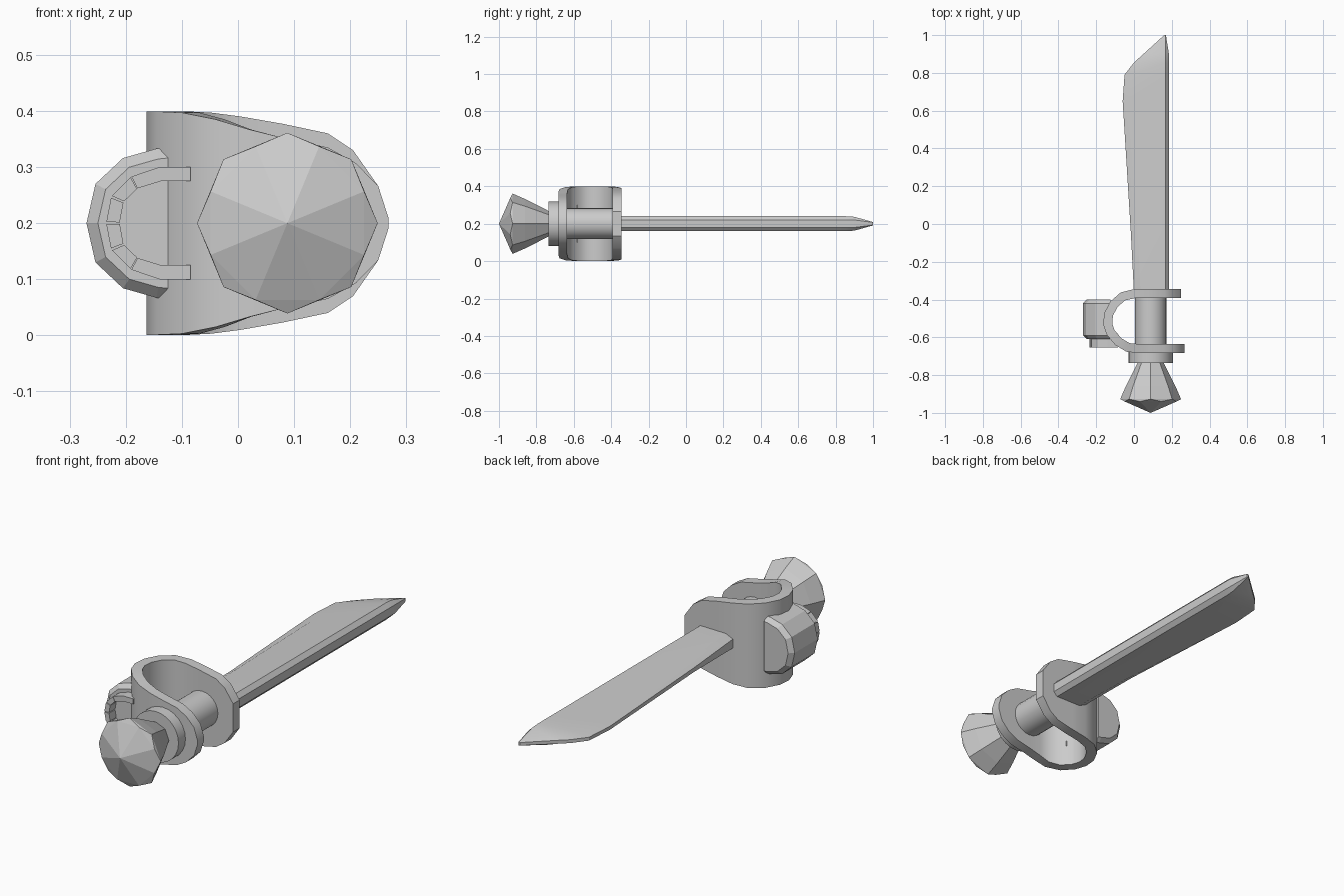
import bpy, bmesh
from math import cos, sin, pi
from mathutils import Vector

old = bpy.data.objects.get("Cube")
if old:
    bpy.data.objects.remove(old)

MID = 0.2   # height of the sword axis
AXIS = 0.088

grey = bpy.data.materials.new("plain_grey")
grey.use_nodes = True
grey.diffuse_color = (0.6, 0.6, 0.6, 1)
grey.node_tree.nodes["Principled BSDF"].inputs["Base Color"].default_value = (0.6, 0.6, 0.6, 1)


def finish(name, bm, angle=None):
    bmesh.ops.recalc_face_normals(bm, faces=bm.faces)
    mesh = bpy.data.meshes.new(name)
    bm.to_mesh(mesh)
    bm.free()
    mesh.materials.append(grey)
    obj = bpy.data.objects.new(name, mesh)
    bpy.context.collection.objects.link(obj)
    if angle:
        bpy.ops.object.select_all(action='DESELECT')
        obj.select_set(True)
        bpy.context.view_layer.objects.active = obj
        bpy.ops.object.shade_smooth_by_angle(angle=angle)
    return obj


def loft(name, rings, angle=None):
    """Skin equal-sized rings of points and cap both ends."""
    bm = bmesh.new()
    loops = [[bm.verts.new(p) for p in ring] for ring in rings]
    n = len(loops[0])
    for a, b in zip(loops, loops[1:]):
        for i in range(n):
            j = (i + 1) % n
            bm.faces.new((a[i], a[j], b[j], b[i]))
    bm.faces.new(loops[0])
    bm.faces.new(loops[-1])
    return finish(name, bm, angle)


def circle(r, y, n, turn=0.0):
    return [(AXIS + r * cos(2 * pi * (i + turn) / n), y,
             MID + r * sin(2 * pi * (i + turn) / n)) for i in range(n)]


# Faceted pommel: hull of stacked octagons
bm = bmesh.new()
rings = [(0.148, -0.94, 0.5), (0.161, -0.927, 0), (0.132, -0.86, 0), (0.066, -0.73, 0)]
for p in [(AXIS, -1, MID)] + [p for r, y, t in rings for p in circle(r, y, 8, t)]:
    bm.verts.new(p)
bmesh.ops.convex_hull(bm, input=bm.verts)
bmesh.ops.dissolve_limit(bm, angle_limit=0.02, verts=bm.verts, edges=bm.edges)
finish("pommel", bm)

# Collar and grip
loft("collar", [circle(0.118, -0.735, 24), circle(0.118, -0.67, 24)], 0.6)
loft("grip", [circle(0.083, -0.69, 24), circle(0.083, -0.36, 24)], 0.6)

# Curved hand guard: outer path (x, y, half height)
path = [(0.25, -0.345, 0.066), (0.205, -0.345, 0.13), (0.16, -0.345, 0.16),
        (0.08, -0.345, 0.177), (0, -0.345, 0.19), (-0.07, -0.362, 0.197),
        (-0.125, -0.41, 0.199), (-0.157, -0.47, 0.199), (-0.163, -0.53, 0.199),
        (-0.145, -0.585, 0.199), (-0.1, -0.64, 0.197), (-0.04, -0.676, 0.185),
        (0.02, -0.683, 0.167), (0.08, -0.683, 0.152), (0.16, -0.683, 0.135),
        (0.21, -0.683, 0.107), (0.25, -0.683, 0.066), (0.268, -0.683, 0.01)]
sections = []
for i, (x, y, h) in enumerate(path):
    a, b = path[max(i - 1, 0)], path[min(i + 1, len(path) - 1)]
    d = Vector((b[0] - a[0], b[1] - a[1])).normalized()
    ix, iy = x - d.y * 0.048, y + d.x * 0.048
    sections.append([(x, y, MID - h), (x, y, MID + h), (ix, iy, MID + h), (ix, iy, MID - h)])
loft("hand_guard", sections, 0.6)

# Rounded block on the side of the guard, chamfered at both ends
half = [(-0.125, 0.135), (-0.145, 0.133), (-0.205, 0.116), (-0.254, 0.07)]
outline = half + [(-0.27, 0)] + [(x, -z) for x, z in reversed(half)]
loft("side_block", [[(-0.125 + (x + 0.125) * s, y, MID + z * s) for x, z in outline]
                    for y, s in [(-0.61, 0.86), (-0.59, 1), (-0.42, 1), (-0.4, 0.86)]])

# Segmented rim in front of the block: pairs of outer and inner points
rim = [((-0.085, 0.1), (-0.085, 0.075)), ((-0.14, 0.1), (-0.137, 0.075)),
       ((-0.19, 0.083), (-0.179, 0.062)), ((-0.226, 0.047), (-0.204, 0.038)),
       ((-0.235, 0), (-0.211, 0))]
rim += [tuple((x, -z) for x, z in pair) for pair in reversed(rim[:-1])]
for i, (a, b) in enumerate(zip(rim, rim[1:])):
    gap = 0.04 if 1 < i < 6 else 0
    quad = []
    for k, t in [(0, gap), (0, 1 - gap), (1, 1 - gap), (1, gap)]:
        p = Vector(a[k]).lerp(Vector(b[k]), t)
        quad.append((p.x, p.y + MID))
    loft("rim_segment", [[(x, y, z) for x, z in quad] for y in (-0.655, -0.58)])

# Blade: y, then (x, half thickness) for edge, bevel, ridge and back
stations = [(-0.37, (0, 0.022), (0.035, 0.038), (0.167, 0.04), (0.185, 0.02)),
            (-0.04, (-0.017, 0.01), (0.02, 0.032), (0.167, 0.04), (0.185, 0.02)),
            (0.65, (-0.06, 0.008), (-0.02, 0.015), (0.167, 0.04), (0.185, 0.02)),
            (0.79, (-0.05, 0.008), (-0.01, 0.015), (0.167, 0.04), (0.185, 0.02)),
            (0.855, (0, 0.008), (0.04, 0.019), (0.167, 0.04), (0.185, 0.02)),
            (0.9, (0.05, 0.008), (0.08, 0.02), (0.167, 0.037), (0.185, 0.02)),
            (1.0, (0.16, 0.007), (0.163, 0.008), (0.166, 0.009), (0.169, 0.007))]
loft("blade", [[(x, y, MID + h) for x, h in pts] + [(x, y, MID - h) for x, h in reversed(pts)]
               for y, *pts in stations], 0.35)
